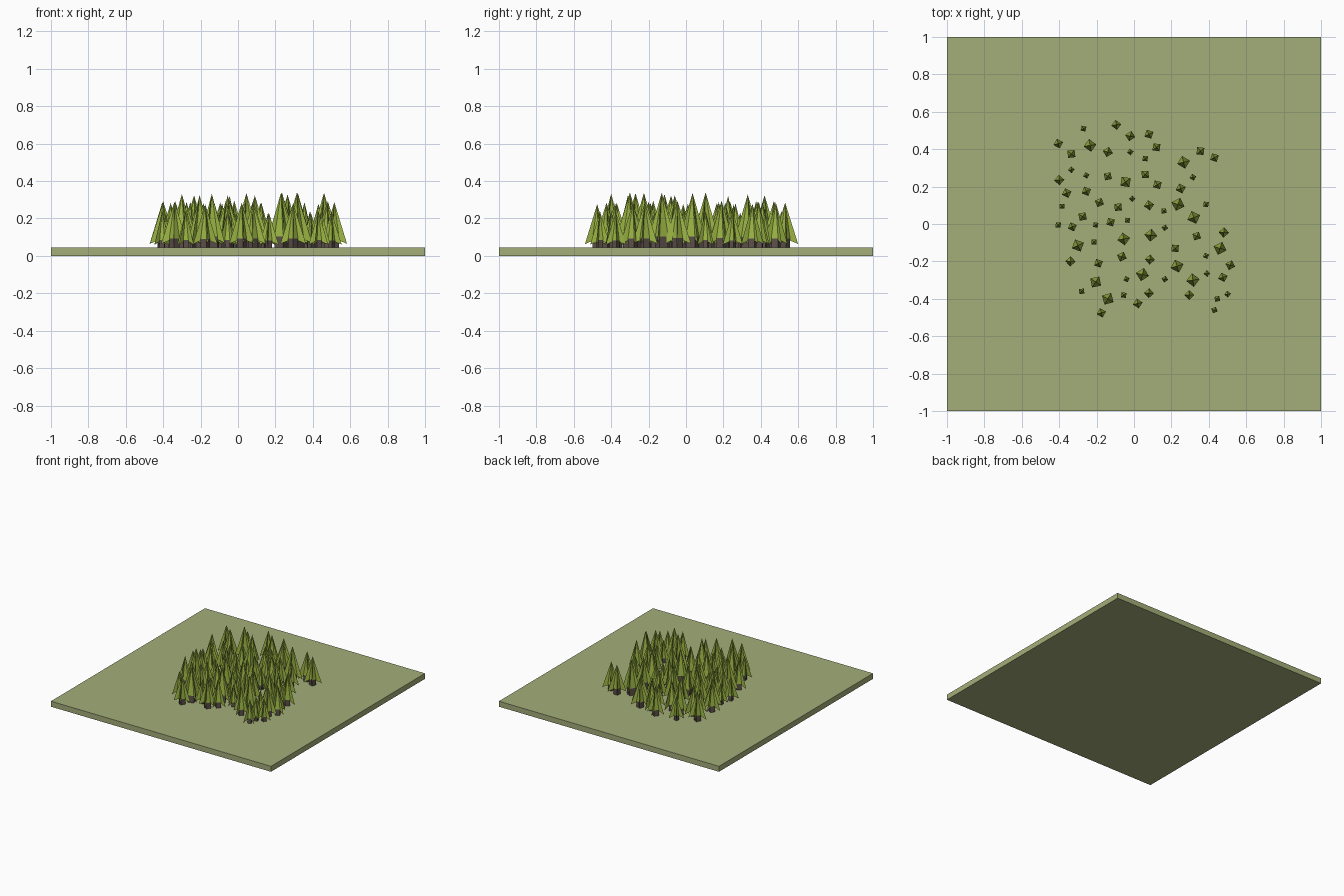
import bpy, bmesh, math, random

if "Cube" in bpy.data.objects:
    bpy.data.objects.remove(bpy.data.objects["Cube"])

random.seed(4)
GROUND = 0.045

def material(name, rgb):
    m = bpy.data.materials.new(name)
    m.diffuse_color = (*rgb, 1)
    m.use_nodes = True
    m.node_tree.nodes["Principled BSDF"].inputs["Base Color"].default_value = m.diffuse_color
    return m

def add_object(name, bm, mat):
    me = bpy.data.meshes.new(name)
    bm.to_mesh(me)
    bm.free()
    me.materials.append(mat)
    ob = bpy.data.objects.new(name, me)
    bpy.context.collection.objects.link(ob)
    return ob

# Tree positions grouped by trunk width
large = [(-.235, .42), (.265, .33), (-.045, .225), (.235, .105), (.32, .035), (-.3, -.115),
         (-.055, -.08), (.09, -.06), (.46, -.13), (.23, -.225), (-.205, -.31), (.045, -.27),
         (.315, -.3), (-.14, -.4)]
medium = [(-.405, .43), (-.095, .53), (-.02, .47), (.08, .48), (-.335, .375), (-.14, .385),
          (.12, .41), (.355, .39), (.43, .355), (-.4, .235), (-.14, .255), (.06, .265),
          (.125, .21), (.25, .19), (-.36, .165), (-.255, .175), (-.185, .115), (-.085, .09),
          (.08, .10), (-.33, -.015), (-.275, .04), (-.125, .01), (.22, -.13), (.335, -.065),
          (.48, -.045), (-.34, -.2), (-.19, -.21), (-.065, -.175), (.085, -.19), (.515, -.22),
          (.475, -.285), (.02, -.425), (.08, -.37), (.295, -.38), (-.175, -.475)]
small = [(-.27, .51), (-.02, .385), (.06, .35), (-.335, .29), (-.255, .26), (.315, .25),
         (-.385, .095), (-.01, .135), (.16, .07), (.385, .105), (-.405, -.005), (-.205, -.005),
         (-.035, .02), (.165, -.02), (-.215, -.095), (.385, -.17), (-.04, -.295), (.165, -.295),
         (.39, -.265), (-.28, -.36), (-.055, -.38), (.445, -.4), (.43, -.46), (.5, -.375)]

trunks, leaves = bmesh.new(), bmesh.new()

def ring(bm, x, y, z, r, turn):
    return [bm.verts.new((x + r * math.cos(turn + k * math.pi / 2),
                          y + r * math.sin(turn + k * math.pi / 2), z)) for k in range(4)]

def tree(x, y, width, height, spread):
    turn = random.uniform(0, math.pi / 2)
    r = width / math.sqrt(2)
    collar = GROUND + 0.2 * height
    # square trunk
    a = ring(trunks, x, y, GROUND - 0.005, r, turn)
    b = ring(trunks, x, y, collar, r, turn)
    for k in range(4):
        trunks.faces.new((a[k], a[k - 3], b[k - 3], b[k]))
    trunks.faces.new(b)
    # slim four-sided core
    tip = leaves.verts.new((x, y, GROUND + height))
    c = ring(leaves, x, y, collar, r, turn)
    for k in range(4):
        leaves.faces.new((c[k], c[k - 3], tip))
    # four drooping flat branches, edge-on from above
    axis = leaves.verts.new((x, y, collar))
    for p in ring(leaves, x, y, GROUND + 0.08 * height, spread, turn):
        leaves.faces.new((tip, axis, p))

for group, w, h, s in ((large, .050, .285, .080), (medium, .038, .240, .070), (small, .026, .190, .055)):
    for x, y in group:
        f = random.uniform(0.96, 1.04)
        tree(x, y, w * f, h * f, s * f)

# Ground slab
slab = bmesh.new()
bmesh.ops.create_cube(slab, size=1)
for v in slab.verts:
    v.co = (v.co.x * 2, v.co.y * 2, (v.co.z + 0.5) * GROUND)
add_object("ground_slab", slab, material("grass", (.37, .42, .19)))
add_object("tree_trunks", trunks, material("bark", (.11, .08, .07)))
add_object("tree_foliage", leaves, material("needles", (.34, .48, .06)))
